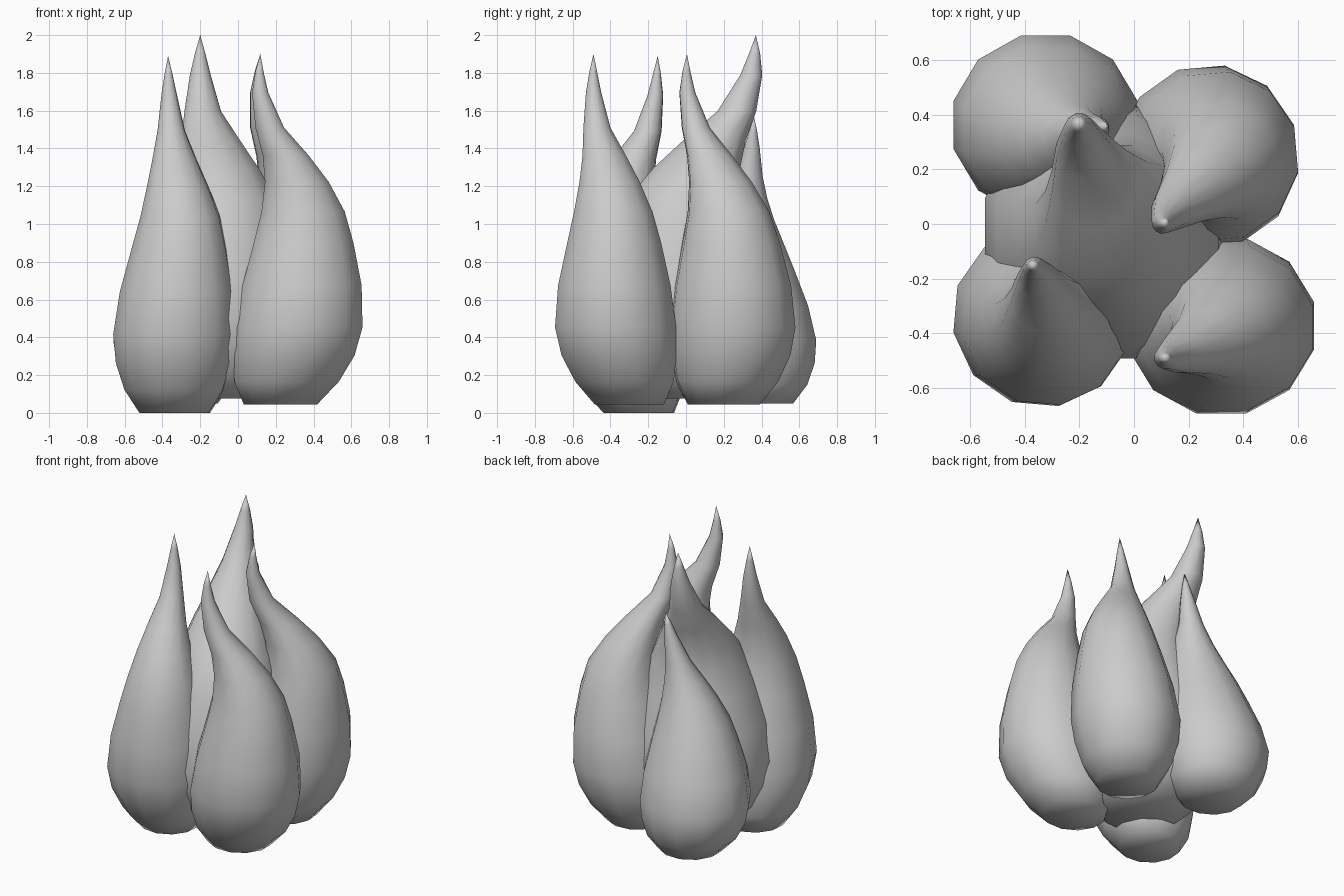
import bpy, bmesh, math

cube = bpy.data.objects.get("Cube")
if cube:
    bpy.data.objects.remove(cube, do_unlink=True)

grey = bpy.data.materials.new("plain_grey")
grey.use_nodes = True
colour = (0.6, 0.6, 0.6, 1)
grey.diffuse_color = colour
grey.node_tree.nodes["Principled BSDF"].inputs["Base Color"].default_value = colour

SIDES = 12
# Shared teardrop profile: (fraction of height, radius)
PROFILE = [(0, .19), (.065, .27), (.14, .315), (.22, .332), (.34, .308), (.46, .258),
           (.55, .215), (.635, .165), (.71, .119), (.79, .074), (.89, .042), (.95, .021)]
# Height fractions of the spine points
KNOTS = [0, .2, .55, .68, .8, .9, 1]


def spine_at(points, f):
    """Smooth position along a bent spine at height fraction f."""
    i = max(k for k in range(len(KNOTS) - 1) if KNOTS[k] <= f)

    def slope(k, axis):
        a, b = max(k - 1, 0), min(k + 1, len(KNOTS) - 1)
        return (points[b][axis] - points[a][axis]) / (KNOTS[b] - KNOTS[a])

    h = KNOTS[i + 1] - KNOTS[i]
    t = (f - KNOTS[i]) / h
    result = []
    for axis in (0, 1):
        p, q = points[i][axis], points[i + 1][axis]
        m, n = slope(i, axis) * h, slope(i + 1, axis) * h
        result.append(p + t * m + t * t * (3 * (q - p) - 2 * m - n)
                      + t ** 3 * (2 * (p - q) + m + n))
    return result


def flame(name, base, top, turn, width, depth, points):
    """Loft rings along the spine, closing in a pointed tip and a flat foot."""
    bm = bmesh.new()
    rings = []
    for f, radius in PROFILE:
        x, y = spine_at(points, f)
        z = base + f * (top - base)
        ring = []
        for s in range(SIDES):
            a = math.tau * s / SIDES + math.radians(turn)
            ring.append(bm.verts.new((x + radius * width * math.cos(a),
                                      y + radius * depth * math.sin(a), z)))
        rings.append(ring)
    tip = bm.verts.new((*points[-1], top))
    bm.faces.new(reversed(rings[0]))
    for s in range(SIDES):
        n = (s + 1) % SIDES
        for low, high in zip(rings, rings[1:]):
            bm.faces.new((low[s], low[n], high[n], high[s]))
        bm.faces.new((rings[-1][s], rings[-1][n], tip))
    for face in bm.faces:
        face.smooth = True
    mesh = bpy.data.meshes.new(name)
    bm.to_mesh(mesh)
    bm.free()
    mesh.materials.append(grey)
    bpy.context.collection.objects.link(bpy.data.objects.new(name, mesh))


# Four outer flames around a larger central one
flame("front_right_flame", 0, 1.89, 10, 1, 1,
      [(-.335, -.25), (-.335, -.335), (-.305, -.365), (-.33, -.3),
       (-.355, -.195), (-.365, -.16), (-.37, -.15)])
flame("front_left_flame", .045, 1.9, 15, 1.06, 1,
      [(.225, -.3), (.315, -.37), (.345, -.385), (.28, -.42),
       (.16, -.475), (.115, -.49), (.118, -.49)])
flame("back_left_flame", .045, 1.9, 20, 1, 1.02,
      [(.22, .2), (.27, .245), (.315, .225), (.24, .15),
       (.13, .045), (.105, .005), (.118, .005)])
flame("back_right_flame", .05, 1.57, 15, 1.05, 1.02,
      [(-.3, .38), (-.325, .365), (-.27, .31), (-.22, .31),
       (-.17, .335), (-.13, .35), (-.1, .36)])
flame("centre_flame", .075, 2, 15, 1.36, 1.44,
      [(-.1, -.03), (-.11, -.03), (-.08, -.01), (-.13, .11),
       (-.19, .28), (-.2, .35), (-.2, .37)])
